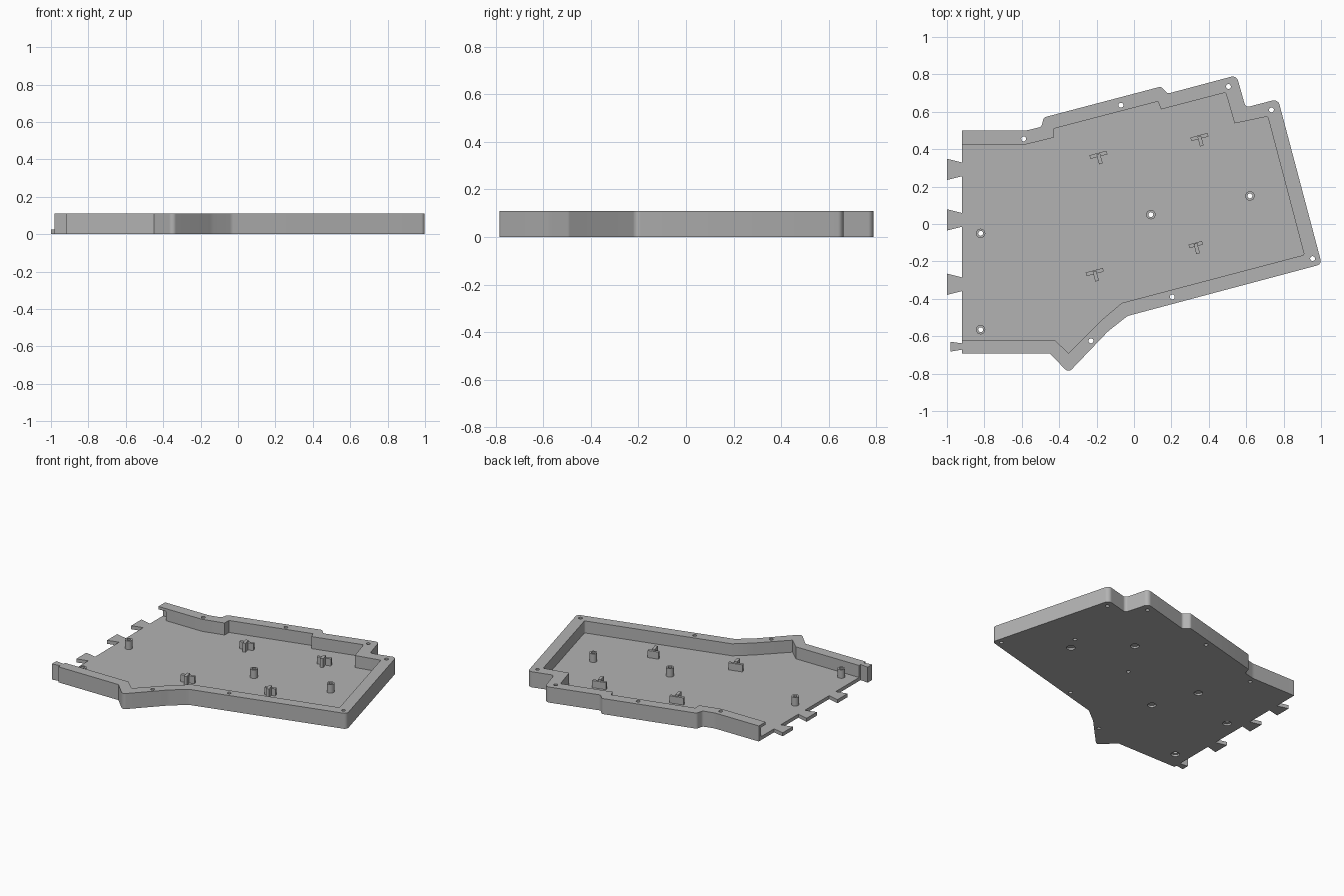
import bpy, bmesh, math
from mathutils import Vector, Matrix

cube = bpy.data.objects.get("Cube")
if cube:
    bpy.data.objects.remove(cube, do_unlink=True)

# One matte grey plastic
grey = bpy.data.materials.new("grey plastic")
grey.use_nodes = True
grey.diffuse_color = (0.45, 0.45, 0.45, 1)
grey.node_tree.nodes["Principled BSDF"].inputs["Base Color"].default_value = (0.45, 0.45, 0.45, 1)

HEIGHT, FLOOR, END = 0.11, 0.025, -0.92
TILT = math.radians(15)


def fillet(corners, steps=6):
    """Round each (x, y, radius) corner of a closed outline."""
    out = []
    for i, (x, y, r) in enumerate(corners):
        p = Vector((x, y))
        a = (Vector(corners[i - 1][:2]) - p).normalized()
        b = (Vector(corners[(i + 1) % len(corners)][:2]) - p).normalized()
        if not r:
            out.append(p)
            continue
        half = a.angle(b) / 2
        start, end = p + a * r / math.tan(half), p + b * r / math.tan(half)
        centre = p + (a + b).normalized() * r / math.sin(half)
        for k in range(steps + 1):
            d = start.lerp(end, k / steps) - centre
            out.append(centre + d.normalized() * r)
    return out


def prism(name, outline, z0, z1):
    """Extrude a flat outline between two heights."""
    bm = bmesh.new()
    face = bm.faces.new([bm.verts.new((p[0], p[1], z0)) for p in outline])
    top = bmesh.ops.extrude_face_region(bm, geom=[face])["geom"]
    bmesh.ops.translate(bm, vec=(0, 0, z1 - z0),
                        verts=[v for v in top if isinstance(v, bmesh.types.BMVert)])
    bmesh.ops.recalc_face_normals(bm, faces=bm.faces)
    mesh = bpy.data.meshes.new(name)
    bm.to_mesh(mesh)
    bm.free()
    mesh.materials.append(grey)
    obj = bpy.data.objects.new(name, mesh)
    bpy.context.collection.objects.link(obj)
    return obj


def disc(x, y, r, n=24):
    return [(x + r * math.cos(math.tau * k / n), y + r * math.sin(math.tau * k / n)) for k in range(n)]


def rect(x0, x1, y0, y1):
    return [(x0, y0), (x1, y0), (x1, y1), (x0, y1)]


def cut(obj, cutters):
    """Subtract cutters from an object and discard them."""
    for c in cutters:
        mod = obj.modifiers.new("cut", "BOOLEAN")
        mod.operation, mod.solver, mod.object = "DIFFERENCE", "EXACT", c
    bpy.context.view_layer.update()
    mesh = bpy.data.meshes.new_from_object(obj.evaluated_get(bpy.context.evaluated_depsgraph_get()))
    obj.modifiers.clear()
    obj.data = mesh
    for c in cutters:
        bpy.data.objects.remove(c, do_unlink=True)


def smooth(obj):
    bpy.ops.object.select_all(action="DESELECT")
    obj.select_set(True)
    bpy.context.view_layer.objects.active = obj
    bpy.ops.object.shade_smooth_by_angle(angle=math.radians(30))


# Outer outline and the tray pocket, open at the joining end
outer = fillet([
    (END, 0.5, 0), (-0.575, 0.5, 0.1), (-0.495, 0.52, 0.02), (-0.482, 0.57, 0.02),
    (0.145, 0.735, 0.02), (0.18, 0.697, 0.02), (0.548, 0.795, 0.03), (0.597, 0.623, 0.02),
    (0.77, 0.668, 0.03), (1.004, -0.215, 0.025), (-0.035, -0.492, 0.05), (-0.14, -0.575, 0.2),
    (-0.35, -0.795, 0.025), (-0.45, -0.693, 0), (END, -0.693, 0)])
pocket = fillet([
    (END - 0.1, 0.425, 0), (-0.58, 0.425, 0), (-0.428, 0.462, 0), (-0.428, 0.51, 0),
    (0.128, 0.655, 0), (0.145, 0.613, 0), (0.49, 0.703, 0.01), (0.538, 0.538, 0),
    (0.715, 0.575, 0.01), (0.91, -0.165, 0.01), (-0.065, -0.422, 0), (-0.175, -0.515, 0),
    (-0.35, -0.69, 0), (-0.425, -0.62, 0), (END - 0.1, -0.62, 0)])

rim_holes = [(-0.59, 0.455), (-0.07, 0.635), (0.505, 0.735), (0.735, 0.61),
             (0.955, -0.185), (0.205, -0.39), (-0.23, -0.625)]
post_spots = [(0.09, 0.05), (0.62, 0.15), (-0.82, -0.05), (-0.82, -0.565)]
foot_spots = [(-0.43, 0.13), (0.27, 0.33), (0.57, 0.05), (-0.3, -0.18)]

# Tray: walls and floor, holes, foot recesses and the joint slot
tray = prism("tray", outer, 0, HEIGHT)
cutters = [prism("pocket_cutter", pocket, FLOOR, 0.2),
           prism("slot_cutter", rect(END - 0.05, -0.86, 0.4, 0.475), FLOOR, 0.09)]
for x, y in rim_holes + post_spots:
    cutters.append(prism("hole_cutter", disc(x, y, 0.013), -0.1, 0.2))
for x, y in foot_spots + post_spots[2:]:
    cutters.append(prism("recess_cutter", disc(x, y, 0.028), -0.1, 0.013))
cut(tray, cutters)
smooth(tray)

# Hollow screw posts
for x, y in post_spots:
    post = prism("screw_post", disc(x, y, 0.025), FLOOR, 0.085)
    cut(post, [prism("bore_cutter", disc(x, y, 0.013), 0, 0.2)])
    smooth(post)

# T-shaped supports: a plate with a taller rib behind it
for x, y, w in [(-0.19, 0.37, 0.095), (0.35, 0.465, 0.095), (0.33, -0.11, 0.075), (-0.21, -0.257, 0.095)]:
    place = Matrix.Translation((x, y, 0)) @ Matrix.Rotation(TILT, 4, "Z")
    plate = prism("support_plate", rect(-w / 2, w / 2, -0.01, 0.01), FLOOR, 0.075)
    rib = prism("support_rib", rect(-0.01, 0.01, -0.05, 0.005), FLOOR, 0.088)
    for part in (plate, rib):
        part.data.transform(place)

# Dovetail floor tabs along the joining end
for y in (0.292, 0.022, -0.322):
    prism("dovetail_tab", [(END, y - 0.037), (END, y + 0.037), (-1, y + 0.057), (-1, y - 0.057)], 0, FLOOR)

# Full-height dovetail key on the front wall end
prism("wall_key", [(END, -0.672), (END, -0.638), (-0.98, -0.63), (-0.98, -0.682)], 0, HEIGHT)
